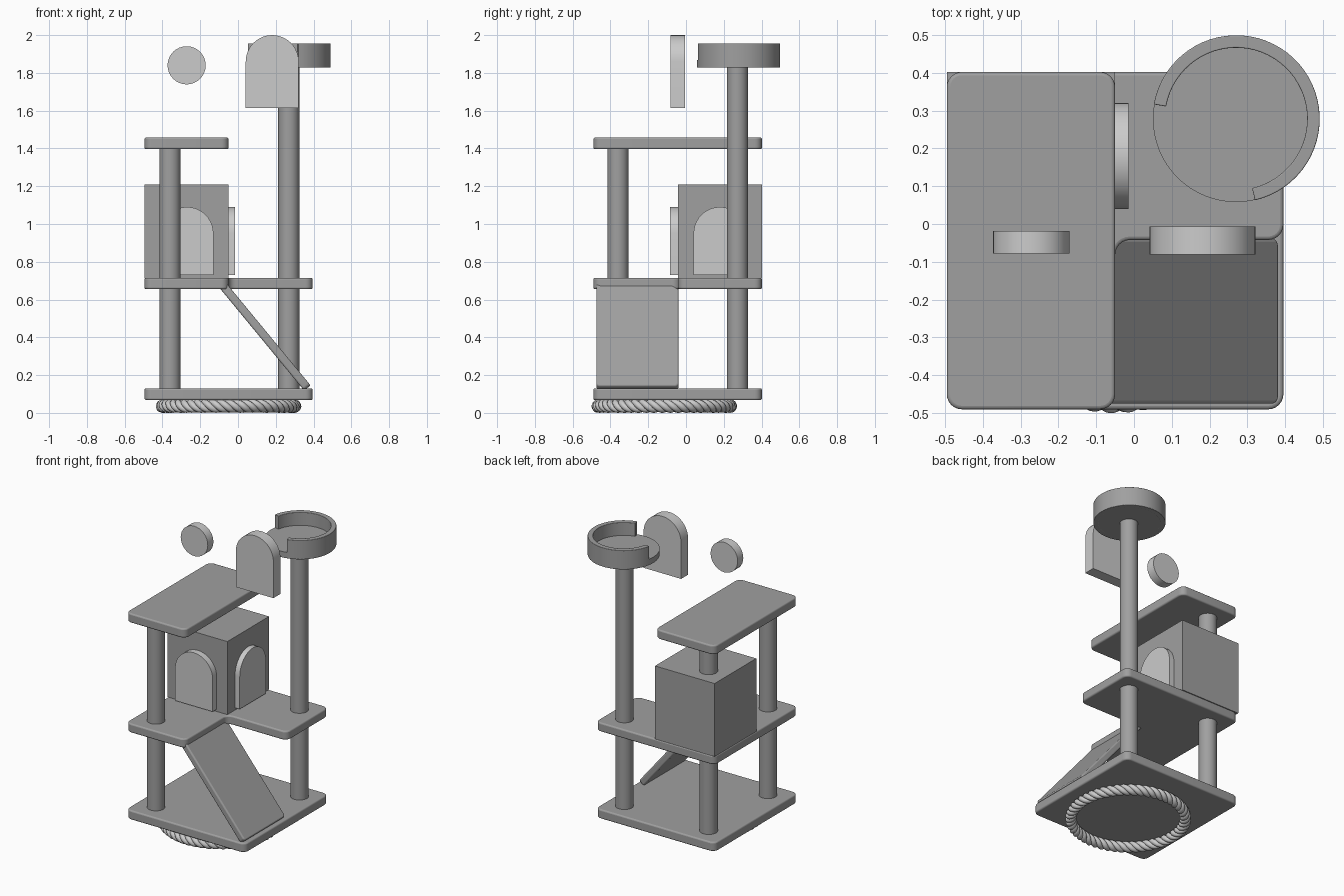
import bpy, bmesh, math
from mathutils import Vector, Matrix

if "Cube" in bpy.data.objects:
    bpy.data.objects.remove(bpy.data.objects["Cube"])


def grey(name, v):
    m = bpy.data.materials.new(name)
    m.diffuse_color = (v, v, v, 1)
    m.use_nodes = True
    m.node_tree.nodes["Principled BSDF"].inputs["Base Color"].default_value = m.diffuse_color
    return m


DARK, PALE = grey("dark_grey", 0.35), grey("pale_grey", 1.0)


def prism(name, outline, z0, z1, bevel=0.0, matrix=None, smooth=True, mat=DARK):
    """Extrude a counter-clockwise xy outline from z0 to z1, with optional soft edges."""
    bm = bmesh.new()
    face = bm.faces.new([bm.verts.new((p[0], p[1], z0)) for p in outline])
    ext = bmesh.ops.extrude_face_region(bm, geom=[face])
    bmesh.ops.translate(bm, vec=(0, 0, z1 - z0),
                        verts=[v for v in ext["geom"] if isinstance(v, bmesh.types.BMVert)])
    bmesh.ops.recalc_face_normals(bm, faces=bm.faces)
    if matrix:
        bm.transform(matrix)
    me = bpy.data.meshes.new(name)
    bm.to_mesh(me)
    bm.free()
    me.materials.append(mat)
    ob = bpy.data.objects.new(name, me)
    bpy.context.collection.objects.link(ob)
    if bevel:
        m = ob.modifiers.new("soft_edges", 'BEVEL')
        m.width, m.segments = bevel, 3
        m.limit_method, m.angle_limit = 'ANGLE', math.radians(50)
    if smooth:
        bpy.context.view_layer.objects.active = ob
        bpy.ops.object.select_all(action='DESELECT')
        ob.select_set(True)
        bpy.ops.object.shade_smooth_by_angle(angle=math.radians(32))
    return ob


def arc(cx, cy, r, a0, a1, n):
    return [(cx + r * math.cos(math.radians(a0 + (a1 - a0) * i / n)),
             cy + r * math.sin(math.radians(a0 + (a1 - a0) * i / n))) for i in range(n + 1)]


def rounded(corners, r, n=6):
    """Fillet every right-angled corner of an outline."""
    pts = []
    for i, c in enumerate(corners):
        p = Vector(c)
        a = (Vector(corners[i - 1]) - p).normalized()
        b = (Vector(corners[(i + 1) % len(corners)]) - p).normalized()
        for k in range(n + 1):
            t = math.pi / 2 * k / n
            pts.append(p + r * (a + b) - r * (b * math.cos(t) + a * math.sin(t)))
    return pts


def rect(x0, x1, y0, y1):
    return [(x0, y0), (x1, y0), (x1, y1), (x0, y1)]


def circle(x, y, r, n=48):
    return arc(x, y, r, 0, 360, n)[:-1]


# platforms
X0, X1, Y0, Y1 = -0.495, 0.395, -0.49, 0.402
MX, MY = -0.05, -0.042
prism("base_plate", rounded(rect(X0, X1, Y0, Y1), 0.04), 0.068, 0.13, 0.009)
prism("middle_platform", rounded([(X0, Y0), (MX, Y0), (MX, MY), (X1, MY), (X1, Y1), (X0, Y1)], 0.04),
      0.655, 0.715, 0.009)
prism("top_platform", rounded(rect(X0, MX, Y0, Y1), 0.04), 1.396, 1.458, 0.009)

# posts
for name, x, y, top in (("front_left_post", -0.36, -0.36, 1.41),
                        ("back_left_post", -0.36, 0.272, 1.41),
                        ("back_right_post", 0.269, 0.272, 1.84)):
    prism(name, circle(x, y, 0.056, 32), 0.12, top)

# cat house
prism("house_box", rect(X0, MX, MY, Y1), 0.715, 1.208, smooth=False)


def arch(w, h):
    return [(-w / 2, 0), (w / 2, 0)] + arc(0, h - w / 2, w / 2, 0, 180, 20)


# arched doors: outline stood upright, facing front or right
upright = Matrix.Rotation(math.radians(90), 4, 'X')
prism("front_door", arch(0.28, 0.36), 0, 0.07, mat=PALE,
      matrix=Matrix.Translation((-0.27, -0.015, 0.73)) @ upright)
prism("side_door", arch(0.28, 0.36), 0, 0.07, mat=PALE,
      matrix=Matrix.Translation((-0.085, 0.18, 0.73)) @ Matrix.Rotation(math.radians(90), 4, 'Z') @ upright)
prism("floating_arch", arch(0.28, 0.385), 0, 0.075, mat=PALE,
      matrix=Matrix.Translation((0.181, -0.006, 1.615)) @ upright)
prism("floating_disc", circle(0, 0, 0.101, 32), 0, 0.06, mat=PALE,
      matrix=Matrix.Translation((-0.272, -0.018, 1.84)) @ upright)

# ramp
prism("ramp", rounded(rect(-0.362, 0.362, -0.218, 0.218), 0.02), -0.022, 0.022, 0.009,
      matrix=Matrix.Translation((0.137, -0.257, 0.411)) @ Matrix.Rotation(math.radians(50.5), 4, 'Y'))

# perch bowl: floor plus a rim open towards the front left
BX, BY, BR = 0.27, 0.278, 0.221
prism("bowl_floor", circle(BX, BY, BR - 0.001, 64), 1.8285, 1.868)
prism("bowl_rim", arc(BX, BY, BR, -77, 170, 44) + arc(BX, BY, 0.188, 170, -77, 44), 1.828, 1.956, 0.003)

# twisted rope ring under the base
STRANDS, TURNS, N = 3, 17, 340
cu = bpy.data.curves.new("rope_ring", 'CURVE')
cu.dimensions = '3D'
cu.bevel_depth, cu.bevel_resolution = 0.0175, 2
cu.materials.append(PALE)
for s in range(STRANDS):
    sp = cu.splines.new('POLY')
    sp.points.add(N - 1)
    sp.use_cyclic_u = True
    sp.use_smooth = True
    for i in range(N):
        a = 2 * math.pi * i / N
        b = -TURNS * a + 2 * math.pi * s / STRANDS
        rad = 0.35 + 0.018 * math.cos(b)
        sp.points[i].co = (-0.05 + rad * math.cos(a), -0.115 + rad * math.sin(a),
                           0.0355 + 0.018 * math.sin(b), 1)
rope = bpy.data.objects.new("rope_ring", cu)
bpy.context.collection.objects.link(rope)
bpy.ops.object.select_all(action='DESELECT')
bpy.context.view_layer.objects.active = rope
rope.select_set(True)
bpy.ops.object.convert(target='MESH')
